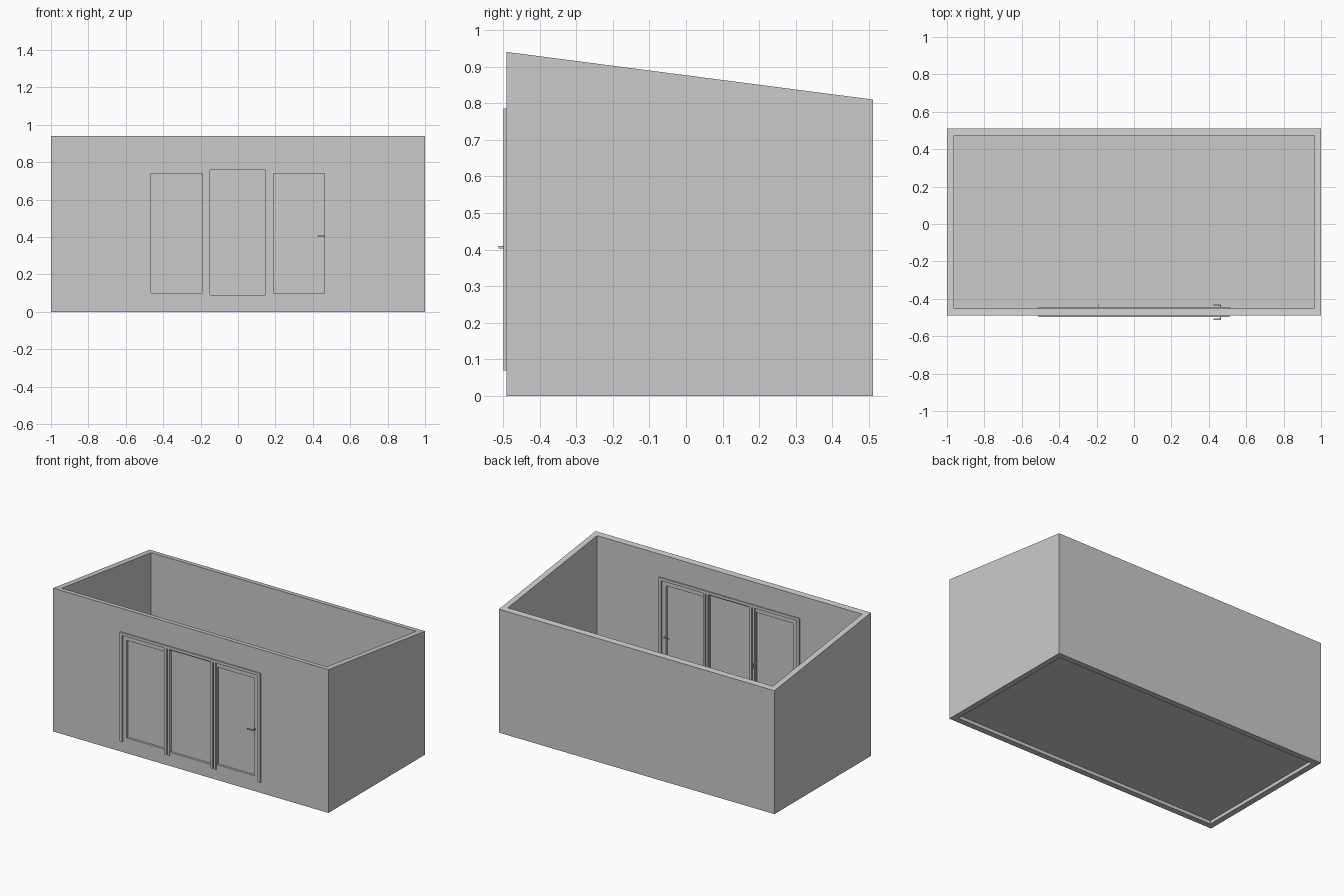
import bpy, bmesh

if "Cube" in bpy.data.objects:
    bpy.data.objects.remove(bpy.data.objects["Cube"])

Y0, Y1, T = -0.49, 0.511, 0.038   # front face, back face, wall thickness
YI = Y0 + T                       # inner face of front wall


def make_object(name, bm):
    bmesh.ops.recalc_face_normals(bm, faces=bm.faces)
    mesh = bpy.data.meshes.new(name)
    bm.to_mesh(mesh)
    bm.free()
    ob = bpy.data.objects.new(name, mesh)
    bpy.context.collection.objects.link(ob)
    return ob


def boxes(name, items):
    """One object from (x0, x1, y0, y1, z0, z1) boxes."""
    bm = bmesh.new()
    for x0, x1, y0, y1, z0, z1 in items:
        vs = bmesh.ops.create_cube(bm, size=1)["verts"]
        bmesh.ops.scale(bm, vec=(x1 - x0, y1 - y0, z1 - z0), verts=vs)
        bmesh.ops.translate(bm, vec=((x0 + x1) / 2, (y0 + y1) / 2, (z0 + z1) / 2), verts=vs)
    return make_object(name, bm)


# walls: open ring with a sloping top
def top_z(y):
    return 0.94 - 0.13 * (y - Y0) / (Y1 - Y0)


bm = bmesh.new()
rings = []
for inset in (0, T):
    x, a, b = 1 - inset, Y0 + inset, Y1 - inset
    plan = [(-x, a), (x, a), (x, b), (-x, b)]
    rings.append([bm.verts.new((px, py, 0)) for px, py in plan])
    rings.append([bm.verts.new((px, py, top_z(py))) for px, py in plan])
ob_, ot, ib, it = rings
for lo, hi in ((ob_, ot), (ot, it), (it, ib), (ib, ob_)):
    for i in range(4):
        j = (i + 1) % 4
        bm.faces.new((lo[i], lo[j], hi[j], hi[i]))
walls = make_object("walls", bm)

# three glazed openings cut through the front wall
panes = [(-0.465, -0.19, 0.10, 0.74), (-0.15, 0.147, 0.09, 0.76), (0.19, 0.462, 0.10, 0.74)]
cutter = boxes("opening_cutter", [(a, b, Y0 - 0.05, YI + 0.05, c, d) for a, b, c, d in panes])
cutter.hide_render = True
mod = walls.modifiers.new("openings", "BOOLEAN")
mod.operation, mod.solver, mod.object = "DIFFERENCE", "EXACT", cutter
bpy.context.view_layer.objects.active = walls
bpy.ops.object.modifier_apply(modifier=mod.name)
bpy.data.objects.remove(cutter)

# glass set in the middle of the wall
boxes("glass_panes", [(a, b, Y0 + 0.014, YI - 0.014, c, d) for a, b, c, d in panes])

# floor, raised slightly above the wall base
boxes("floor", [(-1 + T, 1 - T, YI, Y1 - T, 0.022, 0.027)])

# casing: jambs, head and paired mullion strips on both wall faces
for side, ya, yb in (("outer", Y0 - 0.008, Y0), ("inner", YI, YI + 0.008)):
    strips = [(-0.51, 0.51, ya, yb, 0.768, 0.786)]
    for s in (-1, 1):
        for a, b, top in ((0.492, 0.51, 0.768), (0.15, 0.164, 0.768), (0.172, 0.187, 0.768)):
            lo, hi = sorted((s * a, s * b))
            strips.append((lo, hi, ya, yb, 0.07, top))
    boxes(side + "_casing", strips)

# door lever on both faces
for side, y, s in (("outer", Y0, -1), ("inner", YI, 1)):
    def span(a, b):
        return sorted((y + s * a, y + s * b))
    boxes(side + "_door_handle", [
        (0.459, 0.466, *span(0, 0.022), 0.403, 0.410),
        (0.425, 0.466, *span(0.016, 0.022), 0.403, 0.410),
        (0.458, 0.470, *span(0, 0.004), 0.400, 0.413)])

# upright handle on the inside of the left window
boxes("window_handle", [(-0.191, -0.186, YI, YI + 0.022, 0.403, 0.410),
                        (-0.191, -0.186, YI + 0.016, YI + 0.022, 0.38, 0.41)])
